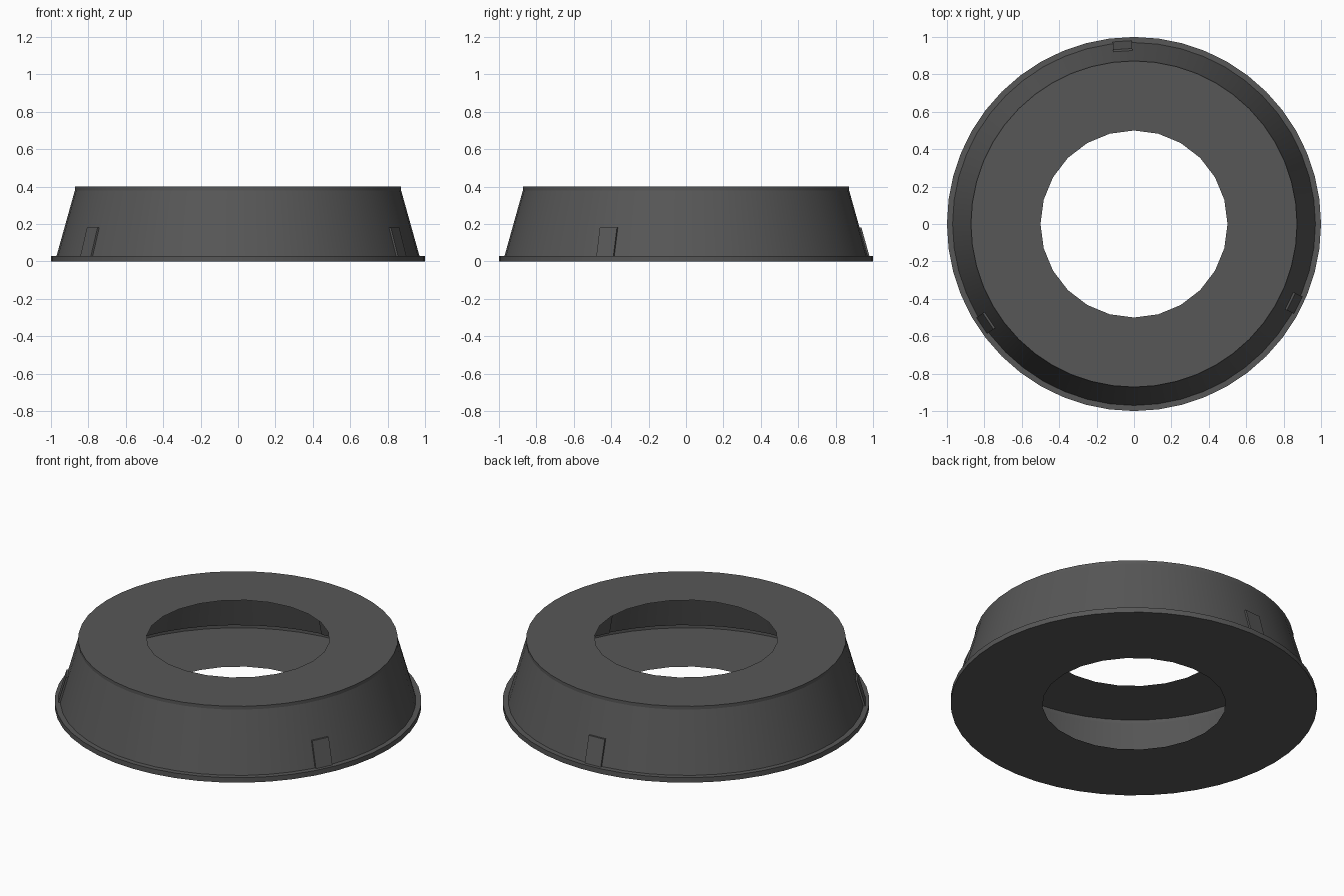
import bpy, bmesh, math

if "Cube" in bpy.data.objects:
    bpy.data.objects.remove(bpy.data.objects["Cube"])

SIDES = 48
mat = bpy.data.materials.new("dark grey")
mat.diffuse_color = (0.095, 0.095, 0.095, 1)
mat.use_nodes = True
mat.node_tree.nodes["Principled BSDF"].inputs["Base Color"].default_value = mat.diffuse_color


def finish(bm, name, smooth=False):
    mesh = bpy.data.meshes.new(name)
    bmesh.ops.recalc_face_normals(bm, faces=bm.faces)
    bm.to_mesh(mesh)
    bm.free()
    obj = bpy.data.objects.new(name, mesh)
    bpy.context.collection.objects.link(obj)
    mesh.materials.append(mat)
    if smooth:
        bpy.context.view_layer.objects.active = obj
        obj.select_set(True)
        bpy.ops.object.shade_smooth_by_angle(angle=math.radians(12))
        obj.select_set(False)
    return obj


# Hollow ring shell: thin floor, foot rim, sloped wall, lip and top
profile = [(0.5, 0), (1, 0), (1, 0.03), (0.97, 0.03),
           (0.872, 0.38), (0.872, 0.4), (0.5, 0.4)]
bm = bmesh.new()
rings = []
for r, z in profile:
    ring = []
    for i in range(SIDES):
        a = 2 * math.pi * i / SIDES
        # The centre holes have only half as many sides
        k = math.cos(math.pi * 2 / SIDES) if r == 0.5 and i % 2 else 1
        ring.append(bm.verts.new((r * k * math.cos(a), r * k * math.sin(a), z)))
    rings.append(ring)
for lo, hi in zip(rings, rings[1:]):
    for i in range(SIDES):
        j = (i + 1) % SIDES
        bm.faces.new((lo[i], lo[j], hi[j], hi[i]))
shell = finish(bm, "ring_shell", True)
# Make sure the open shell faces outward
if shell.data.polygons[0].normal.z > 0:
    shell.data.flip_normals()


# Three thin sloped tabs on the wall
def tab(name, angle):
    bm = bmesh.new()
    section = [(0.96, 0.03), (0.979, 0.03), (0.937, 0.18), (0.918, 0.18)]
    c, s = math.cos(angle), math.sin(angle)
    ends = [[bm.verts.new((r * c - w * s, r * s + w * c, z)) for r, z in section]
            for w in (-0.051, 0.051)]
    bm.faces.new(ends[0])
    bm.faces.new(ends[1][::-1])
    for i in range(4):
        j = (i + 1) % 4
        bm.faces.new((ends[0][j], ends[0][i], ends[1][i], ends[1][j]))
    finish(bm, name)


for n in range(3):
    tab(f"wall_tab_{n + 1}", math.radians(93.7 + 120 * n))
